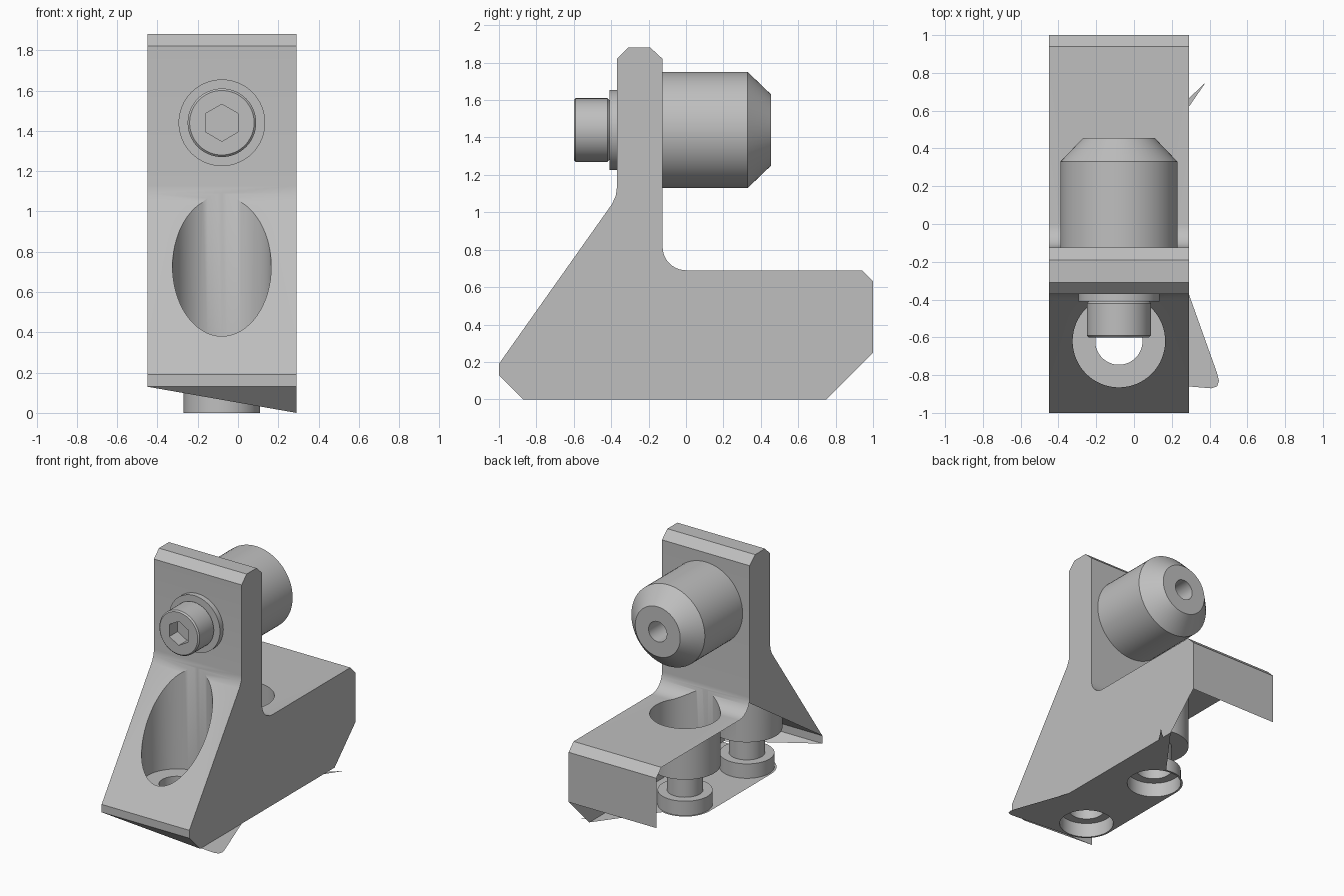
import bpy
import bmesh
from math import pi, cos, sin, radians
from mathutils import Vector, Matrix

cube = bpy.data.objects.get("Cube")
if cube:
    bpy.data.objects.remove(cube, do_unlink=True)

gray = bpy.data.materials.new("machined gray")
gray.use_nodes = True
COLOR = (0.52, 0.52, 0.52, 1)
gray.diffuse_color = COLOR
gray.node_tree.nodes["Principled BSDF"].inputs["Base Color"].default_value = COLOR

X0, X1 = -0.45, 0.29          # bracket sides
MID = -0.08                   # centre line of all round parts
AXIS_Z = 1.44                 # height of knob and screw
HOLES = (-0.62, 0.125)        # y of the two mounting holes
UP = Matrix.Identity(3)
ALONG_Y = Matrix.Rotation(radians(-90), 3, 'X')


def make_object(name, bm):
    mesh = bpy.data.meshes.new(name)
    bm.to_mesh(mesh)
    bm.free()
    mesh.materials.append(gray)
    obj = bpy.data.objects.new(name, mesh)
    bpy.context.collection.objects.link(obj)
    return obj


def smooth(obj, angle=30):
    bpy.ops.object.select_all(action='DESELECT')
    obj.select_set(True)
    bpy.context.view_layer.objects.active = obj
    bpy.ops.object.shade_smooth_by_angle(angle=radians(angle))


def lathe(name, profile, place, turn, steps=64):
    """Spin (radius, height) points about an axis; the profile starts and ends on it."""
    bm = bmesh.new()
    verts = [bm.verts.new((r, 0, h)) for r, h in profile]
    edges = [bm.edges.new(pair) for pair in zip(verts, verts[1:])]
    bmesh.ops.spin(bm, geom=verts + edges, cent=(0, 0, 0), axis=(0, 0, 1),
                   angle=2 * pi, steps=steps, use_duplicate=False)
    bmesh.ops.remove_doubles(bm, verts=bm.verts, dist=0.0001)
    bmesh.ops.recalc_face_normals(bm, faces=bm.faces)
    bm.transform(Matrix.Translation(place) @ turn.to_4x4())
    return make_object(name, bm)


def cut(obj, cutter):
    mod = obj.modifiers.new("cut", 'BOOLEAN')
    mod.operation = 'DIFFERENCE'
    mod.solver = 'EXACT'
    mod.object = cutter
    graph = bpy.context.evaluated_depsgraph_get()
    mesh = bpy.data.meshes.new_from_object(obj.evaluated_get(graph))
    obj.modifiers.clear()
    obj.data = mesh
    bpy.data.objects.remove(cutter, do_unlink=True)


def arc(cx, cy, r, start, end, n=10):
    return [(cx + r * cos(radians(start + (end - start) * i / n)),
             cy + r * sin(radians(start + (end - start) * i / n))) for i in range(n + 1)]


# Bracket: side profile (y, z) extruded across x
fillet = arc(0, 0.815, 0.125, 270, 180)
upright = [(-0.125, 1.82), (-0.19, 1.88), (-0.31, 1.88), (-0.37, 1.82),
           (-0.37, 1.13), (-0.375, 1.09), (-0.395, 1.045), (-1, 0.19)]
profile = [(-1, 0.13), (-0.87, 0), (0.75, 0), (1, 0.25), (1, 0.63), (0.94, 0.69)]
profile += fillet + upright
bm = bmesh.new()
side = bm.faces.new([bm.verts.new((X0, y, z)) for y, z in profile])
moved = bmesh.ops.extrude_face_region(bm, geom=[side], use_keep_orig=True)["geom"]
bmesh.ops.translate(bm, vec=(X1 - X0, 0, 0),
                    verts=[v for v in moved if isinstance(v, bmesh.types.BMVert)])
bmesh.ops.recalc_face_normals(bm, faces=bm.faces)
bracket = make_object("bracket", bm)

# Stepped mounting holes, wide at both ends
for y in HOLES:
    cut(bracket, lathe("hole_cutter", [(0, -0.1), (0.19, -0.1), (0.19, 0.11), (0.125, 0.11),
                                       (0.125, 0.3), (0.245, 0.3), (0.245, 1.2), (0, 1.2)],
                       (MID, y, 0), UP))

# The shell is open on its right side and underneath
bm = bmesh.new()
bm.from_mesh(bracket.data)
bm.normal_update()
doomed = []
for f in bm.faces:
    c = f.calc_center_median()
    on_side = f.normal.x < -0.99 and c.x < X0 + 0.001
    on_bottom = f.normal.z < -0.99 and c.z < 0.001
    on_chamfer = -0.9 < f.normal.z < -0.3
    if on_side or on_bottom or on_chamfer:
        doomed.append(f)
bmesh.ops.delete(bm, geom=doomed, context='FACES')

# Partial right side web and partial front chamfer
web = fillet[-3:] + upright
face = bm.faces.new([bm.verts.new((X0, y, z)) for y, z in web])
face.normal_update()
if face.normal.x > 0:
    face.normal_flip()
corners = [(X0, -1, 0.13), (X1, -0.87, 0), (X1, -1, 0.13)]
face = bm.faces.new([bm.verts.new(p) for p in corners])
face.normal_update()
if face.normal.z > 0:
    face.normal_flip()
bmesh.ops.remove_doubles(bm, verts=bm.verts, dist=0.0005)
bm.to_mesh(bracket.data)
bm.free()
smooth(bracket)

# Base sheet: skirts the holes and juts past the left side
outline = [(X1, 0.75)] + arc(MID, HOLES[1], 0.205, 75, 180) \
    + arc(MID, HOLES[0], 0.205, 180, 265) \
    + [(X1, -0.86), (0.41, -0.87), (0.44, -0.86), (0.45, -0.83), (0.44, -0.79),
       (X1, -0.37), (X1, 0.62), (0.38, 0.75), (X1, 0.665)]
bm = bmesh.new()
loops = [outline] + [arc(MID, y, 0.19, 0, 360, 48)[:-1] for y in HOLES]
for loop in loops:
    verts = [bm.verts.new((x, y, 0)) for x, y in loop]
    for a, b in zip(verts, verts[1:] + verts[:1]):
        bm.edges.new((a, b))
bmesh.ops.triangle_fill(bm, edges=bm.edges, use_beauty=True, normal=Vector((0, 0, -1)))
bm.normal_update()
for f in bm.faces:
    if f.normal.z > 0:
        f.normal_flip()
make_object("base_sheet", bm)

# Knob on the back of the upright, with a bore in its tip
smooth(lathe("knob", [(0, -0.125), (0.31, -0.125), (0.31, 0.33), (0.19, 0.455),
                      (0.077, 0.455), (0.077, 0.1), (0, 0.1)], (MID, 0, AXIS_Z), ALONG_Y))

# Washer and screw on the front
smooth(lathe("washer", [(0, -0.41), (0.215, -0.41), (0.215, -0.37), (0, -0.37)],
             (MID, 0, AXIS_Z), ALONG_Y))
screw = lathe("screw_head", [(0, -0.6), (0.16, -0.6), (0.17, -0.59), (0.17, -0.42),
                             (0.16, -0.41), (0, -0.41)], (MID, 0, AXIS_Z), ALONG_Y)
cut(screw, lathe("socket_cutter", [(0, -0.7), (0.092, -0.7), (0.092, -0.5), (0, -0.5)],
                 (MID, 0, AXIS_Z), ALONG_Y @ Matrix.Rotation(radians(30), 3, 'Z'), steps=6))
smooth(screw)
